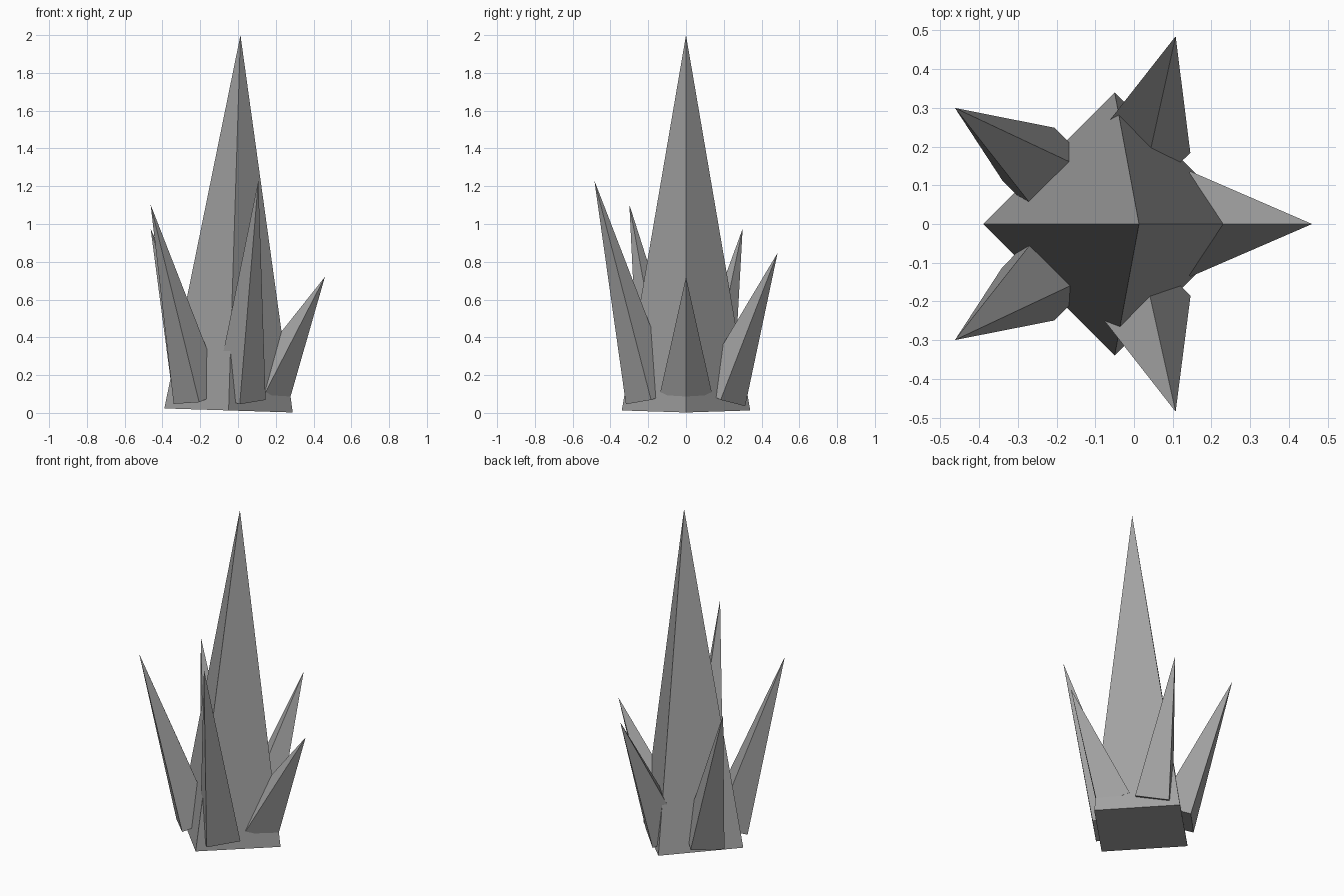
import bpy, bmesh, math
from mathutils import Vector, Matrix

cube = bpy.data.objects.get("Cube")
if cube:
    bpy.data.objects.remove(cube, do_unlink=True)

grey = bpy.data.materials.new("stone grey")
grey.use_nodes = True
colour = (0.36, 0.36, 0.36, 1)
grey.diffuse_color = colour
grey.node_tree.nodes["Principled BSDF"].inputs["Base Color"].default_value = colour


def spike(name, base, tip, radius):
    """Four-sided cone from the base centre to the tip, corners along x and y."""
    base, tip = Vector(base), Vector(tip)
    axis = tip - base
    turn = Vector((0, 0, 1)).rotation_difference(axis).to_matrix().to_4x4()
    bm = bmesh.new()
    ring = [bm.verts.new((radius * math.cos(a), radius * math.sin(a), 0))
            for a in (i * math.pi / 2 for i in range(4))]
    apex = bm.verts.new((0, 0, axis.length))
    bm.faces.new(ring[::-1])
    for i in range(4):
        bm.faces.new((ring[i], ring[(i + 1) % 4], apex))
    bm.transform(Matrix.Translation(base) @ turn)
    mesh = bpy.data.meshes.new(name)
    bm.to_mesh(mesh)
    bm.free()
    mesh.materials.append(grey)
    obj = bpy.data.objects.new(name, mesh)
    bpy.context.collection.objects.link(obj)


# Tall central spike, leaning slightly
centre_x = -0.05
spike("main_spike", (centre_x, 0, 0.013), (0.013, 0, 2.0), 0.34)

# Ring of five leaning spikes, growing taller around the ring
names = ["left_spike", "back_left_spike", "back_right_spike",
         "front_right_spike", "front_left_spike"]
base_heights = [0.11, 0.085, 0.08, 0.08, 0.08]
for i, (name, low) in enumerate(zip(names, base_heights)):
    a = i * math.tau / 5
    c, s = math.cos(a), math.sin(a)
    spike(name, (centre_x + 0.196 * c, 0.196 * s, low),
          (centre_x + 0.51 * c, 0.51 * s, 0.72 + 0.1275 * i), 0.136)
